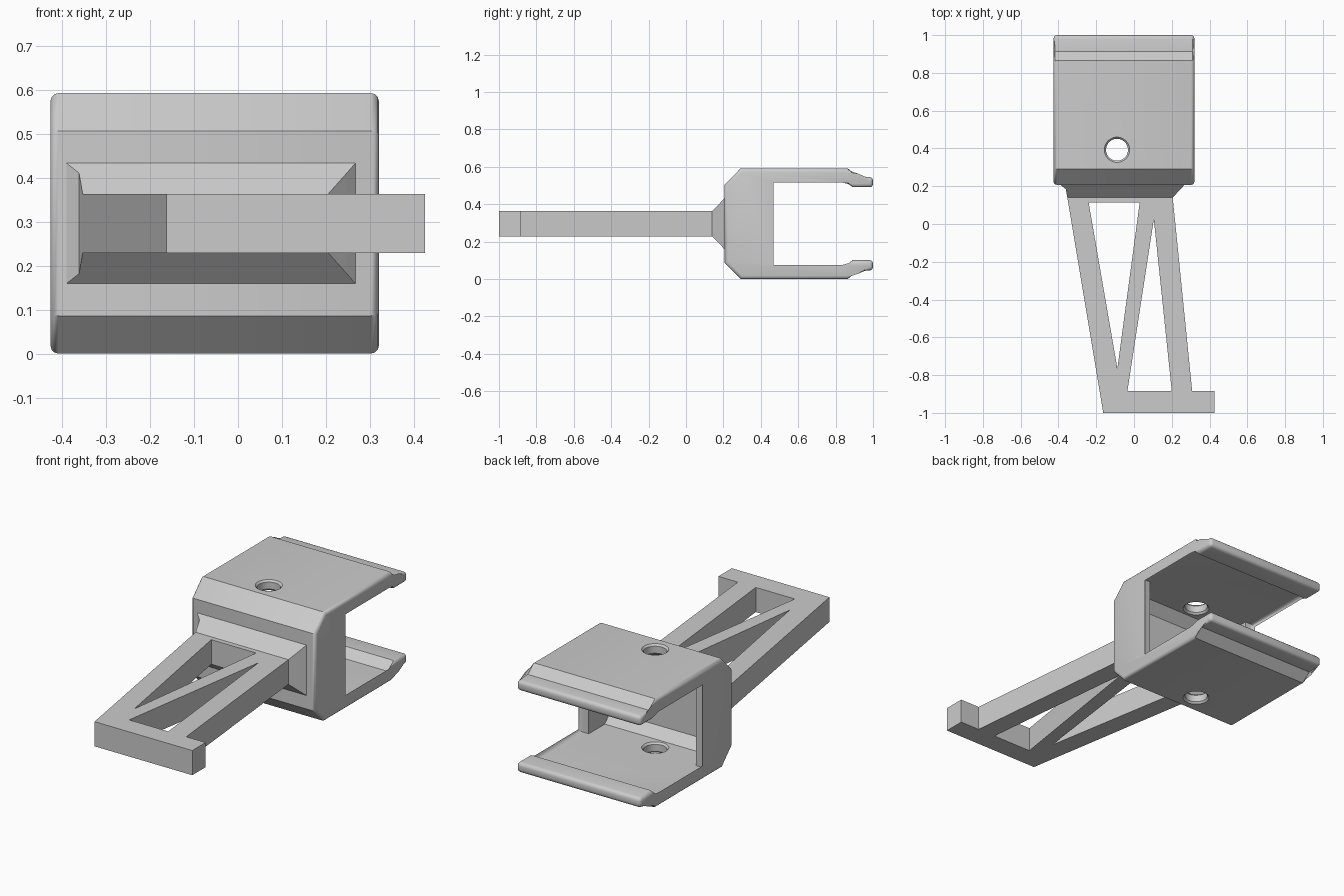
import bpy
import bmesh
import math
from mathutils import Vector

old = bpy.data.objects.get("Cube")
if old:
    bpy.data.objects.remove(old, do_unlink=True)

GREY = (0.6, 0.6, 0.6, 1.0)
grey = bpy.data.materials.new("light_grey_plastic")
grey.use_nodes = True
grey.diffuse_color = GREY
grey.node_tree.nodes["Principled BSDF"].inputs["Base Color"].default_value = GREY

MID = 0.296          # height of the symmetry plane
LEFT, RIGHT = -0.426, 0.32


def finish(bm, name, cutter=False):
    """Turn a bmesh into a named object."""
    bmesh.ops.recalc_face_normals(bm, faces=bm.faces)
    mesh = bpy.data.meshes.new(name)
    bm.to_mesh(mesh)
    bm.free()
    mesh.materials.append(grey)
    obj = bpy.data.objects.new(name, mesh)
    bpy.context.collection.objects.link(obj)
    obj.hide_render = cutter
    return obj


def loft(rings):
    """Skin a list of closed rings and cap both ends."""
    bm = bmesh.new()
    loops = [[bm.verts.new(p) for p in ring] for ring in rings]
    n = len(loops[0])
    for a, b in zip(loops, loops[1:]):
        for i in range(n):
            j = (i + 1) % n
            bm.faces.new((a[i], a[j], b[j], b[i]))
    bm.faces.new(loops[0])
    bm.faces.new(loops[-1])
    return bm


def prism_x(profile, x0, x1):
    return loft([[(x, y, z) for y, z in profile] for x in (x0, x1)])


def prism_z(outline, z0, z1):
    return loft([[(x, y, z) for x, y in outline] for z in (z0, z1)])


def mirrored(half):
    """Complete an upper half profile below the symmetry plane."""
    return ([(y, MID + h) for y, h in half]
            + [(y, MID - h) for y, h in reversed(half)])


def cut(target, cutters):
    """Subtract the cutters, apply the result and delete the cutters."""
    for c in cutters:
        mod = target.modifiers.new("cut", 'BOOLEAN')
        mod.operation = 'DIFFERENCE'
        mod.solver = 'EXACT'
        mod.object = c
    bpy.context.view_layer.update()
    graph = bpy.context.evaluated_depsgraph_get()
    mesh = bpy.data.meshes.new_from_object(target.evaluated_get(graph))
    target.modifiers.clear()
    target.data = mesh
    for c in cutters:
        bpy.data.objects.remove(c, do_unlink=True)


# Clip body with two springy arms, rims and arm tips rounded
arm = [(0.207, 0.21), (0.292, MID), (0.865, MID), (0.912, 0.25), (1.0, 0.25),
       (1.0, 0.195), (0.89, 0.195), (0.845, 0.238), (0.45, 0.238)]
bm = prism_x(mirrored(arm), LEFT, RIGHT)
rim = [e for e in bm.edges
       if abs(e.verts[0].co.x - e.verts[1].co.x) < 0.01
       or min(v.co.y for v in e.verts) > 0.99]
bmesh.ops.bevel(bm, geom=rim, offset=0.018, segments=3, profile=0.5,
                affect='EDGES', clamp_overlap=True)
clip = finish(bm, "clip_body")

# Hollow inside the clip, leaving thin side walls
hollow = [(0.262, 0.187), (0.312, 0.238), (0.6, 0.238)]
pocket = finish(prism_x(mirrored(hollow), LEFT + 0.05, RIGHT - 0.05),
                "pocket_cutter", True)

# Screw hole through both arms, chamfered on every rim
steps = [(0.076, -0.01), (0.058, 0.01), (0.058, 0.048), (0.068, 0.059)]
steps += [(r, 2 * MID - z) for r, z in reversed(steps)]
SIDES = 40
rings = [[(-0.09 + r * math.cos(math.tau * i / SIDES),
           0.393 + r * math.sin(math.tau * i / SIDES), z)
          for i in range(SIDES)] for r, z in steps]
hole = finish(loft(rings), "hole_cutter", True)
cut(clip, [pocket, hole])


# Tapered neck between the clip and the frame
def neck_ring(x0, x1, y, h):
    return [(x0, y, MID - h), (x1, y, MID - h), (x1, y, MID + h), (x0, y, MID + h)]


finish(loft([neck_ring(-0.39, 0.267, 0.215, 0.137),
             neck_ring(-0.39, 0.267, 0.207, 0.137),
             neck_ring(-0.361, 0.247, 0.185, 0.114),
             neck_ring(-0.353, 0.205, 0.14, 0.067)]), "neck")

# Braced frame with a hooked foot and two triangular windows
outline = [(-0.163, -1), (0.425, -1), (0.425, -0.885), (0.308, -0.885),
           (0.205, 0.14), (0.19, 0.18), (-0.34, 0.18), (-0.353, 0.14)]
frame = finish(prism_z(outline, MID - 0.067, MID + 0.067), "braced_frame")
windows = [[(-0.24, 0.113), (0.03, 0.113), (-0.088, -0.765)],
           [(0.105, 0.025), (-0.035, -0.885), (0.2, -0.885)]]
cut(frame, [finish(prism_z(w, 0, 0.6), "window_cutter", True) for w in windows])

# Smooth the rounded rims while keeping the corners crisp
bpy.ops.object.select_all(action='DESELECT')
clip.select_set(True)
bpy.context.view_layer.objects.active = clip
bpy.ops.object.shade_smooth_by_angle(angle=math.radians(32))
